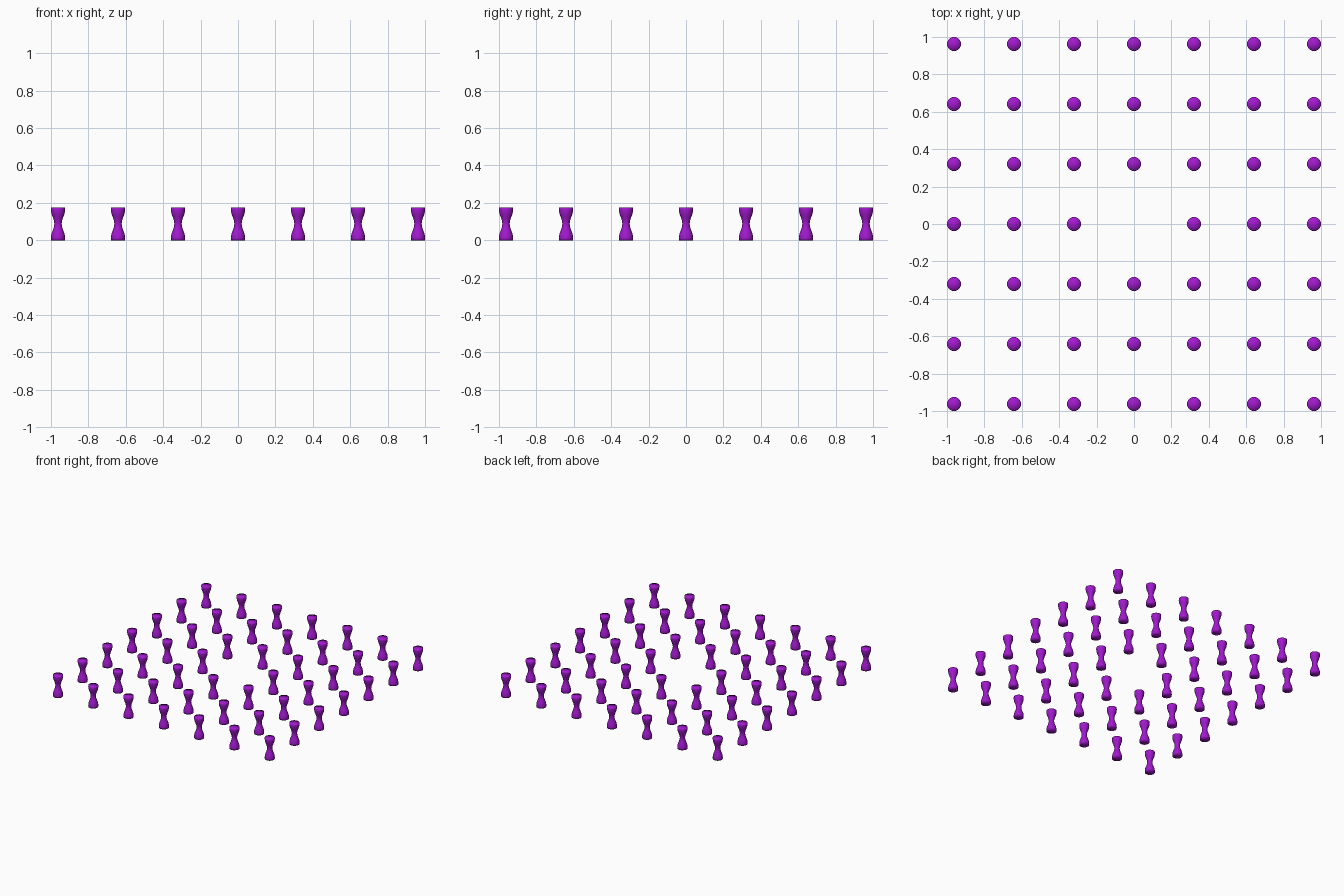
import bpy, bmesh, math

if "Cube" in bpy.data.objects:
    bpy.data.objects.remove(bpy.data.objects["Cube"])

SPACING, SEGMENTS = 0.3208, 32
# hourglass profile (radius, height)
PROFILE = [(0.0372, 0.0), (0.0376, 0.012), (0.0368, 0.024), (0.0340, 0.037),
           (0.0280, 0.053), (0.0220, 0.070), (0.0196, 0.088), (0.0220, 0.106),
           (0.0280, 0.123), (0.0340, 0.139), (0.0368, 0.152), (0.0376, 0.164),
           (0.0372, 0.176)]

# glossy purple
purple = bpy.data.materials.new("purple")
purple.diffuse_color = (0.36, 0.01, 0.62, 1)
purple.use_nodes = True
purple.node_tree.nodes["Principled BSDF"].inputs["Base Color"].default_value = purple.diffuse_color


def lathe(name, profile):
    """Revolve the profile and close both ends with a smooth fan."""
    bm = bmesh.new()
    rings = [[bm.verts.new((r * math.cos(math.tau * i / SEGMENTS),
                            r * math.sin(math.tau * i / SEGMENTS), z))
              for i in range(SEGMENTS)] for r, z in profile]
    bottom = bm.verts.new((0, 0, profile[0][1]))
    top = bm.verts.new((0, 0, profile[-1][1]))
    for i in range(SEGMENTS):
        j = (i + 1) % SEGMENTS
        for a, b in zip(rings, rings[1:]):
            bm.faces.new((a[i], a[j], b[j], b[i]))
        bm.faces.new((bottom, rings[0][j], rings[0][i]))
        bm.faces.new((top, rings[-1][i], rings[-1][j]))
    for f in bm.faces:
        f.smooth = True
    mesh = bpy.data.meshes.new(name)
    bm.to_mesh(mesh)
    bm.free()
    mesh.materials.append(purple)
    return mesh


# seven by seven field of pegs with the centre left empty
peg = lathe("peg", PROFILE)
for row in range(-3, 4):
    for col in range(-3, 4):
        if row == 0 and col == 0:
            continue
        ob = bpy.data.objects.new(f"peg_row{row + 4}_column{col + 4}", peg)
        ob.location = (col * SPACING, row * SPACING, 0)
        bpy.context.collection.objects.link(ob)
